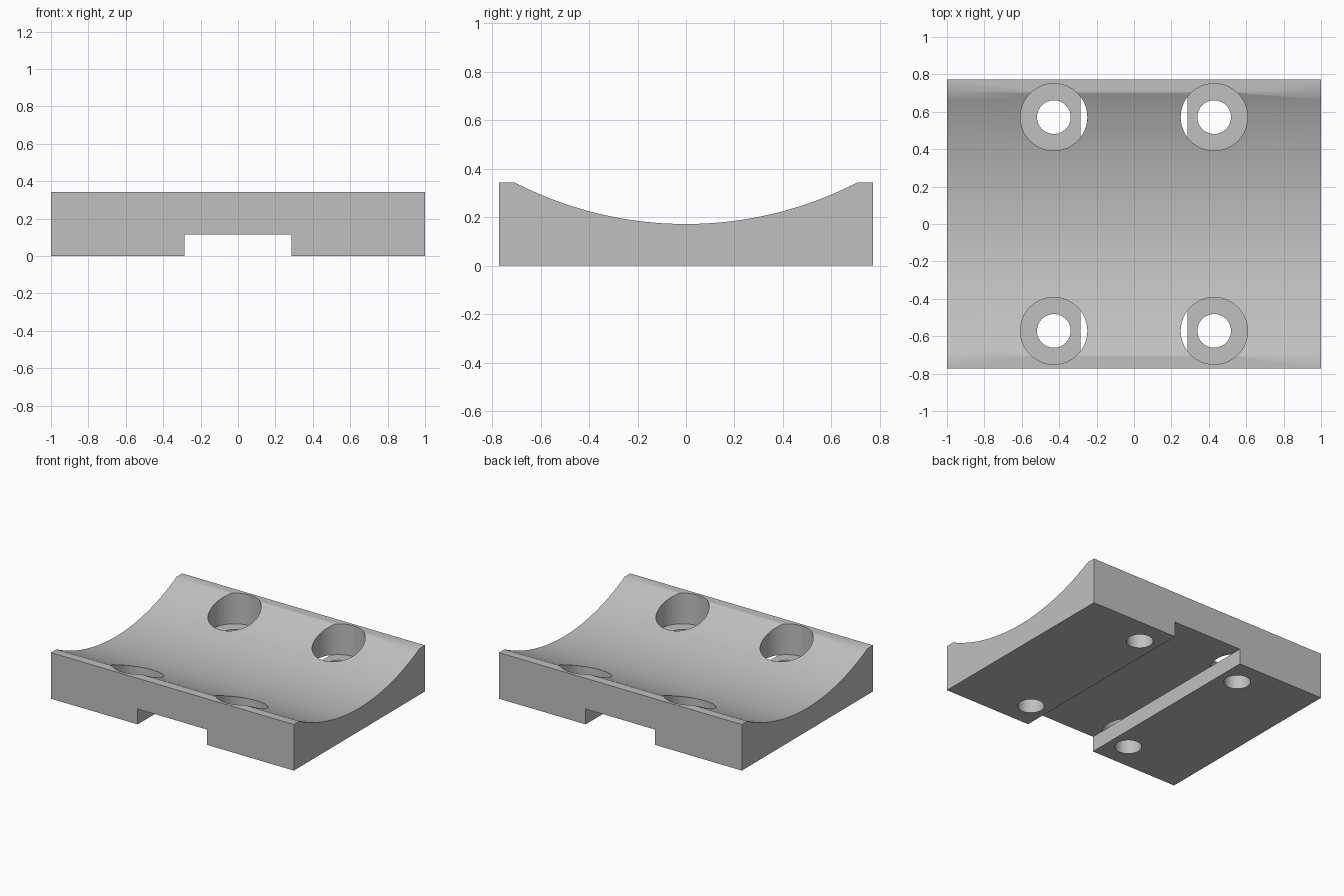
import bpy, bmesh, math
from mathutils import Matrix

if "Cube" in bpy.data.objects:
    bpy.data.objects.remove(bpy.data.objects["Cube"])

HALF_Y, TOP, DIP = 0.7714, 0.3429, 0.1714
RADIUS, CHORD = 1.543, 0.707
SLOT_HALF, SLOT_TOP = 0.2857, 0.1143

grey = bpy.data.materials.new("plain grey")
grey.use_nodes = True
colour = (0.53, 0.53, 0.53, 1)
grey.diffuse_color = colour
grey.node_tree.nodes["Principled BSDF"].inputs["Base Color"].default_value = colour


def make_object(name, bm):
    bmesh.ops.recalc_face_normals(bm, faces=bm.faces)
    mesh = bpy.data.meshes.new(name)
    bm.to_mesh(mesh)
    bm.free()
    mesh.materials.append(grey)
    obj = bpy.data.objects.new(name, mesh)
    bpy.context.collection.objects.link(obj)
    return obj


def extrude_along_x(name, outline, half):
    bm = bmesh.new()
    face = bm.faces.new([bm.verts.new((-half, y, z)) for y, z in outline])
    grown = bmesh.ops.extrude_face_region(bm, geom=[face])["geom"]
    verts = [v for v in grown if isinstance(v, bmesh.types.BMVert)]
    bmesh.ops.translate(bm, verts=verts, vec=(2 * half, 0, 0))
    return make_object(name, bm)


def hole_cutters(name, radius, low, high):
    bm = bmesh.new()
    for sx in (-1, 1):
        for sy in (-1, 1):
            place = Matrix.Translation((sx * 0.4286, sy * 0.5714, (low + high) / 2))
            bmesh.ops.create_cone(bm, cap_ends=True, segments=64, radius1=radius,
                                  radius2=radius, depth=high - low, matrix=place)
    return make_object(name, bm)


# Saddle block: flat base with a concave arc between two narrow lips
sweep = math.asin(CHORD / RADIUS)
steps = 32
arc = []
for i in range(steps + 1):
    a = sweep * (1 - 2 * i / steps)
    arc.append((RADIUS * math.sin(a), DIP + RADIUS * (1 - math.cos(a))))
outline = [(-HALF_Y, 0), (HALF_Y, 0), (HALF_Y, TOP)] + arc + [(-HALF_Y, TOP)]
block = extrude_along_x("saddle_block", outline, 1)

# Underside slot, counterbores and through holes
slot = extrude_along_x("slot_cutter",
                       [(-1, -0.1), (1, -0.1), (1, SLOT_TOP), (-1, SLOT_TOP)], SLOT_HALF)
counterbores = hole_cutters("counterbore_cutter", 0.179, SLOT_TOP - 0.0005, 0.6)
bores = hole_cutters("bore_cutter", 0.09, -0.1, 0.5)

bpy.context.view_layer.objects.active = block
block.select_set(True)
for cutter in (slot, counterbores, bores):
    cut = block.modifiers.new(cutter.name, "BOOLEAN")
    cut.operation = "DIFFERENCE"
    cut.solver = "EXACT"
    cut.object = cutter
    bpy.ops.object.modifier_apply(modifier=cut.name)
    bpy.data.objects.remove(cutter)

bpy.ops.object.select_all(action="DESELECT")
block.select_set(True)
bpy.ops.object.shade_smooth_by_angle(angle=math.radians(30))
